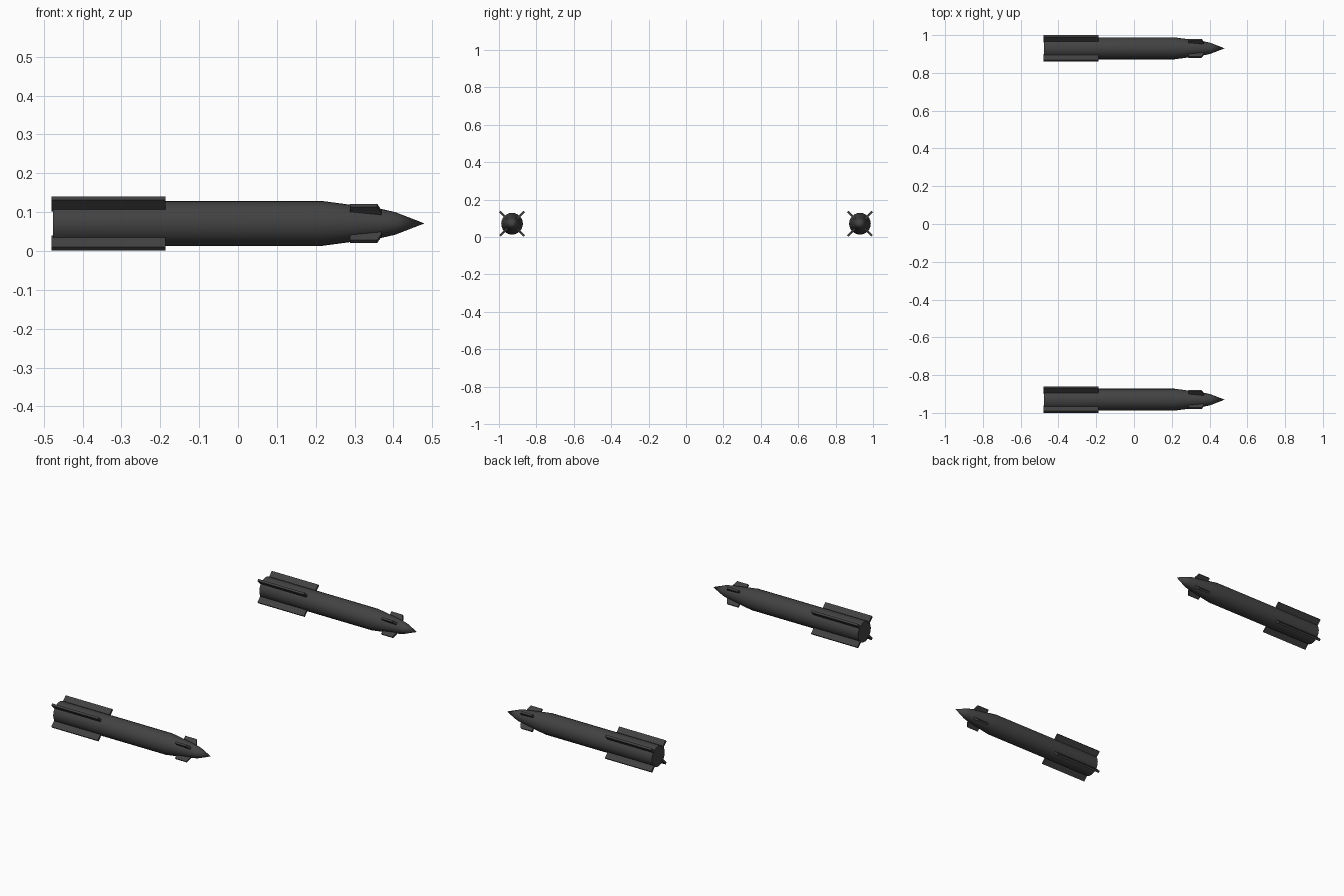
import bpy, bmesh, math
from mathutils import Matrix, Vector

if "Cube" in bpy.data.objects:
    bpy.data.objects.remove(bpy.data.objects["Cube"])

SIDES = 24
CZ, CY = 0.071, 0.93

dark = bpy.data.materials.new("dark_grey")
dark.diffuse_color = (0.055, 0.055, 0.055, 1)
dark.use_nodes = True
dark.node_tree.nodes["Principled BSDF"].inputs["Base Color"].default_value = dark.diffuse_color


def finish(bm, name, y):
    bmesh.ops.recalc_face_normals(bm, faces=bm.faces)
    me = bpy.data.meshes.new(name)
    bm.to_mesh(me)
    bm.free()
    me.materials.append(dark)
    ob = bpy.data.objects.new(name, me)
    ob.location = (0, y, CZ)
    bpy.context.collection.objects.link(ob)
    return ob


def body(name, profile, y):
    # profile of (x, radius) turned around the x axis, flat tail and pointed nose
    bm = bmesh.new()
    rings = []
    for x, r in profile:
        rings.append([bm.verts.new((x, r * math.cos(a), r * math.sin(a)))
                      for a in (2 * math.pi * i / SIDES for i in range(SIDES))])
    tip = bm.verts.new((0.48, 0, 0))
    bm.faces.new(rings[0])
    for a, b in zip(rings, rings[1:]):
        for i in range(SIDES):
            j = (i + 1) % SIDES
            bm.faces.new((a[i], a[j], b[j], b[i]))
    for i in range(SIDES):
        bm.faces.new((rings[-1][i], rings[-1][(i + 1) % SIDES], tip))
    ob = finish(bm, name, y)
    bpy.ops.object.select_all(action='DESELECT')
    ob.select_set(True)
    bpy.context.view_layer.objects.active = ob
    bpy.ops.object.shade_smooth_by_angle(angle=math.radians(30))


def fins(name, outline, thick, y):
    # four plates in an X, each from an (x, radius) outline
    bm = bmesh.new()
    for k in range(4):
        rot = Matrix.Rotation(math.radians(45 + 90 * k), 3, 'X')
        lo, hi = ([bm.verts.new(rot @ Vector((x, s * thick / 2, r)))
                   for x, r in outline] for s in (-1, 1))
        bm.faces.new(lo)
        bm.faces.new(hi[::-1])
        for i in range(len(outline)):
            j = (i + 1) % len(outline)
            bm.faces.new((lo[i], lo[j], hi[j], hi[i]))
    finish(bm, name, y)


for side, y in (("left", -CY), ("right", CY)):
    # tube and tapering nose
    body(f"missile_body_{side}",
         [(-0.476, 0.058), (0.215, 0.058), (0.29, 0.048), (0.37, 0.037), (0.405, 0.029)], y)
    # long tail fins
    fins(f"tail_fins_{side}",
         [(-0.48, 0.05), (-0.48, 0.092), (-0.187, 0.092), (-0.187, 0.05)], 0.012, y)
    # small swept nose fins
    fins(f"nose_fins_{side}",
         [(0.288, 0.03), (0.288, 0.066), (0.358, 0.066), (0.37, 0.042), (0.37, 0.03)], 0.011, y)
